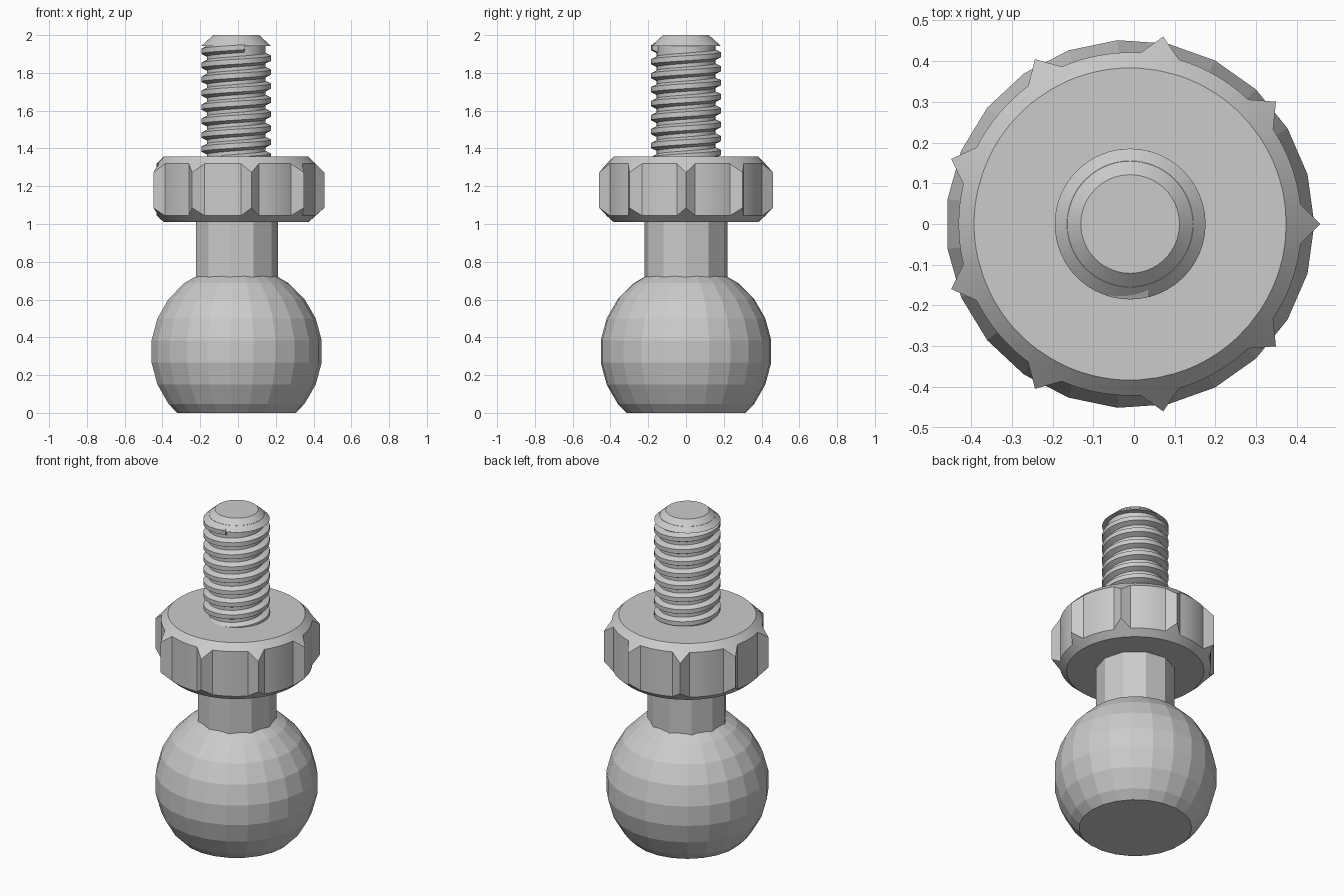
import bpy, bmesh
from math import sin, cos, radians, pi, degrees

if "Cube" in bpy.data.objects:
    bpy.data.objects.remove(bpy.data.objects["Cube"])

CX = -0.0095  # common axis of all the parts


def finish(name, bm, smooth=False):
    bmesh.ops.recalc_face_normals(bm, faces=bm.faces)
    mesh = bpy.data.meshes.new(name)
    bm.to_mesh(mesh)
    bm.free()
    ob = bpy.data.objects.new(name, mesh)
    bpy.context.collection.objects.link(ob)
    ob.location.x = CX
    if smooth:
        bpy.ops.object.select_all(action='DESELECT')
        ob.select_set(True)
        bpy.context.view_layer.objects.active = ob
        bpy.ops.object.shade_smooth_by_angle(angle=radians(20))
    return ob


def loft(name, rings, closed=True, smooth=False):
    """Skin a list of point loops, capping the first and last."""
    bm = bmesh.new()
    loops = [[bm.verts.new(p) for p in ring] for ring in rings]
    n = len(loops[0])
    for a, b in zip(loops, loops[1:]):
        for i in range(n):
            j = (i + 1) % n
            bm.faces.new((a[i], a[j], b[j], b[i]))
    bm.faces.new(loops[0])
    bm.faces.new(loops[-1])
    return finish(name, bm, smooth)


def polar(r, deg, z):
    return (r * cos(radians(deg)), r * sin(radians(deg)), z)


def lathe(name, profile, sides, smooth=False):
    rings = [[polar(r, 360 * i / sides, z) for i in range(sides)] for r, z in profile]
    return loft(name, rings, smooth=smooth)


# Faceted ball with a flat foot
R, ZC = 0.456, 0.325
profile = [(0.315, 0.0)]
for k in range(8, -1, -1):
    a = radians(7.5 + 15 * k)
    profile.append((R * sin(a), ZC + R * cos(a)))
lathe("ball", profile, 23)

# Eleven-sided neck
lathe("neck", [(0.222, 0.6), (0.222, 1.05)], 11)

# Grip collar: nine pointed ribs on a round body, chamfered top and bottom
outline = []
for k in range(9):
    outline.append((40 * k, 0.467))
    for i in range(9):
        outline.append((40 * k + 6.5 + 27 * i / 8, 0.421))
ZB, ZT, RC = 1.01, 1.357, 0.383
loft("grip_collar", [
    [polar(RC, a, ZB) for a, r in outline],
    [polar(r, a, ZB + (r - RC) * 0.9) for a, r in outline],
    [polar(r, a, ZT - (r - RC)) for a, r in outline],
    [polar(RC, a, ZT) for a, r in outline],
], smooth=True)

# Stud core and its chamfered tip
lathe("stud_core", [(0.155, 1.3), (0.155, 1.97)], 64, True)
lathe("stud_tip", [(0.185, 1.942), (0.121, 2.0)], 64, True)

# Helical thread ridge, right-handed
PITCH, STEP = 0.074, 7.5
section = [(0.150, -0.030), (0.185, -0.013), (0.185, 0.013), (0.150, 0.030)]
start, end = 240 - 360 * 8, 240 + 45
rings = []
for i in range(int((end - start) / STEP) + 1):
    a = start + i * STEP
    zc = 1.927 + PITCH * (a - 240) / 360
    rings.append([polar(r, a, zc + dz) for r, dz in section])
loft("thread", rings, smooth=True)
